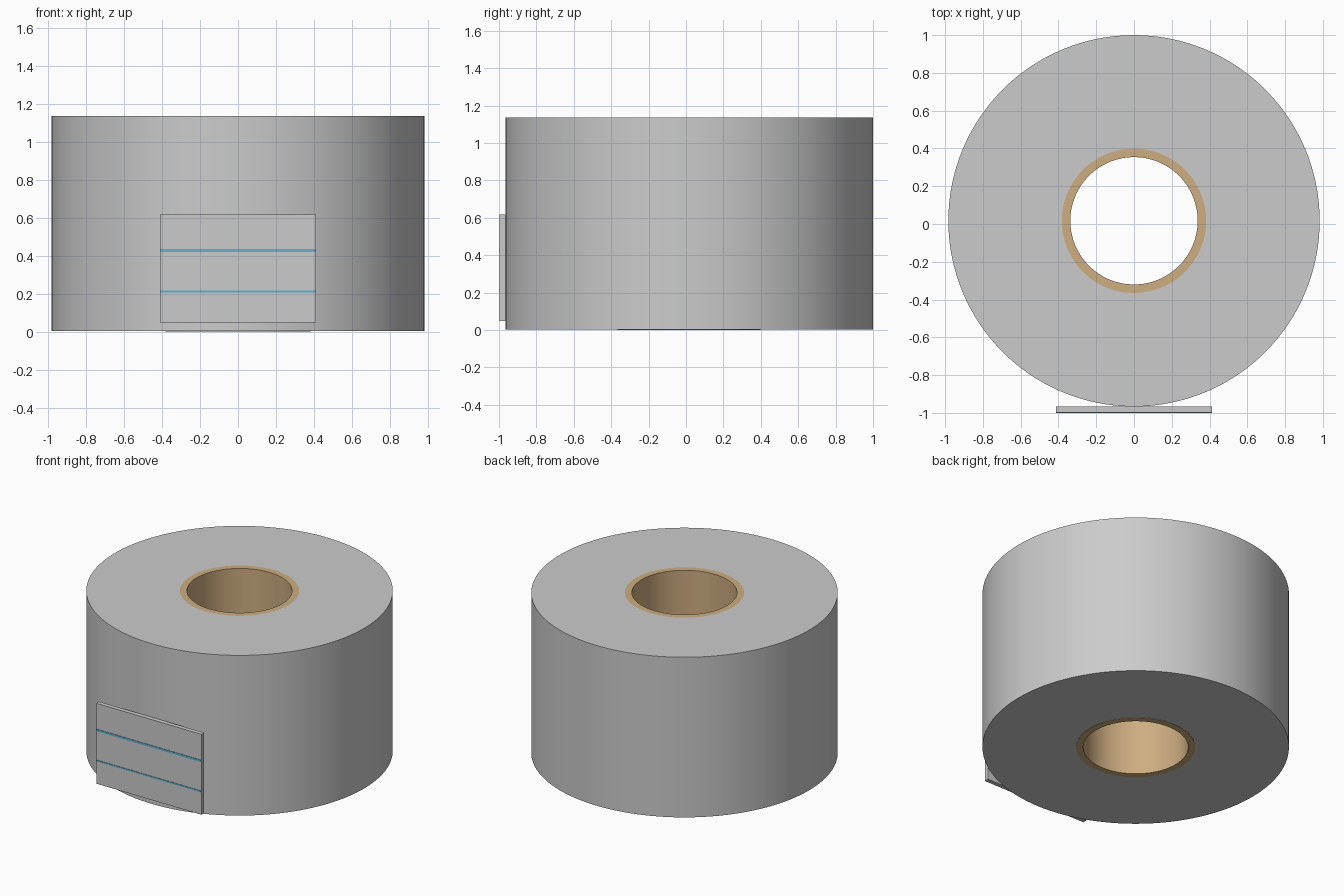
import bpy, bmesh
from math import radians, cos, sin, tau

if "Cube" in bpy.data.objects:
    bpy.data.objects.remove(bpy.data.objects["Cube"])

CY = 0.017   # roll axis in y
H = 1.136    # roll height
SEG = 128


def material(name, rgb):
    m = bpy.data.materials.new(name)
    m.diffuse_color = (*rgb, 1)
    m.use_nodes = True
    m.node_tree.nodes["Principled BSDF"].inputs["Base Color"].default_value = m.diffuse_color
    return m


def add_object(name, bm, mat=None):
    bmesh.ops.recalc_face_normals(bm, faces=bm.faces)
    me = bpy.data.meshes.new(name)
    bm.to_mesh(me)
    bm.free()
    ob = bpy.data.objects.new(name, me)
    bpy.context.collection.objects.link(ob)
    if mat:
        me.materials.append(mat)
    return ob


def tube(name, r_in, r_out, z0, z1, mat=None):
    bm = bmesh.new()
    profile = [(r_in, z0), (r_out, z0), (r_out, z1), (r_in, z1)]
    rings = [[bm.verts.new((r * cos(tau * i / SEG), CY + r * sin(tau * i / SEG), z))
              for i in range(SEG)] for r, z in profile]
    for k in range(4):
        a, b = rings[k], rings[(k + 1) % 4]
        for i in range(SEG):
            j = (i + 1) % SEG
            bm.faces.new((a[i], a[j], b[j], b[i]))
    ob = add_object(name, bm, mat)
    bpy.ops.object.select_all(action='DESELECT')
    ob.select_set(True)
    bpy.context.view_layer.objects.active = ob
    bpy.ops.object.shade_smooth_by_angle(angle=radians(30))
    return ob


def box(name, lo, hi, mat=None):
    bm = bmesh.new()
    bmesh.ops.create_cube(bm, size=1)
    for v in bm.verts:
        v.co = [(lo[i] + hi[i]) / 2 + v.co[i] * (hi[i] - lo[i]) for i in range(3)]
    return add_object(name, bm, mat)


cardboard = material("cardboard", (0.62, 0.42, 0.22))
blue = material("stripe_blue", (0.12, 0.45, 0.65))

# wound roll around a cardboard core
tube("tape_roll", 0.382, 0.983, 0.002, H)
tube("cardboard_core", 0.337, 0.382, 0.0, H, cardboard)

# flat label panel touching the front of the roll
box("label", (-0.412, -0.997, 0.047), (0.412, -0.966, 0.616))

# thin raised stripes across the label
for i, (z, t) in enumerate([(0.427, 0.014), (0.211, 0.01)]):
    box(f"label_stripe_{i + 1}", (-0.412, -1.0, z - t / 2), (0.412, -0.996, z + t / 2), blue)
